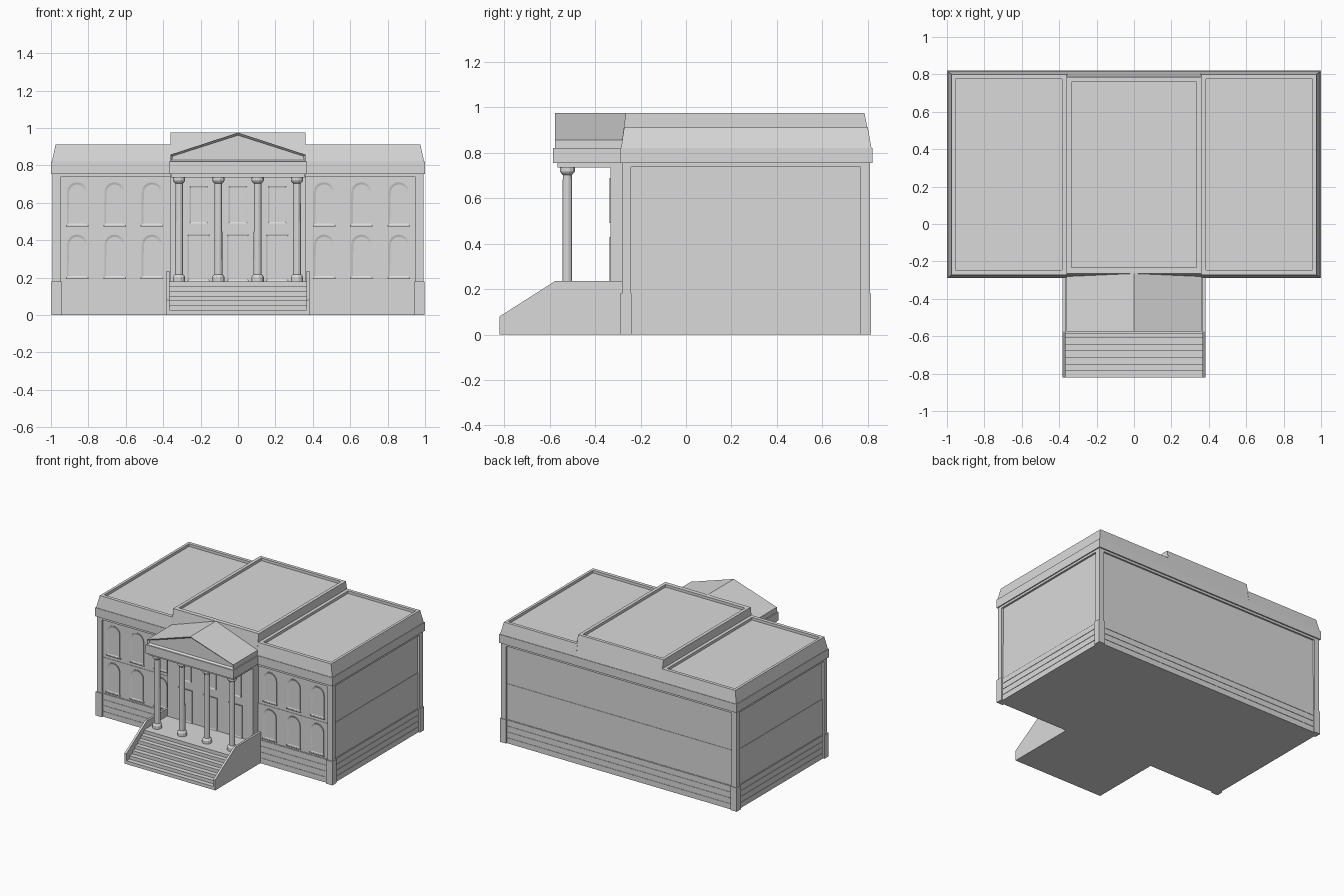
import bpy, bmesh, math

cube = bpy.data.objects.get("Cube")
if cube:
    bpy.data.objects.remove(cube, do_unlink=True)

stone = bpy.data.materials.new("grey_stone")
stone.use_nodes = True
COLOUR = (0.7, 0.7, 0.7, 1)
stone.diffuse_color = COLOUR
stone.node_tree.nodes["Principled BSDF"].inputs["Base Color"].default_value = COLOUR


def finish(name, bm):
    bmesh.ops.recalc_face_normals(bm, faces=bm.faces[:])
    mesh = bpy.data.meshes.new(name)
    bm.to_mesh(mesh)
    bm.free()
    mesh.materials.append(stone)
    obj = bpy.data.objects.new(name, mesh)
    bpy.context.collection.objects.link(obj)
    return obj


def stack(name, rings):
    """Closed solid through rectangles (x0, x1, y0, y1, z)."""
    bm = bmesh.new()
    loops = [[bm.verts.new(p) for p in ((a, c, z), (b, c, z), (b, d, z), (a, d, z))]
             for a, b, c, d, z in rings]
    for low, high in zip(loops, loops[1:]):
        for i in range(4):
            j = (i + 1) % 4
            bm.faces.new((low[i], low[j], high[j], high[i]))
    bm.faces.new(loops[0][::-1])
    bm.faces.new(loops[-1])
    return finish(name, bm)


def box(name, x0, x1, y0, y1, z0, z1):
    return stack(name, [(x0, x1, y0, y1, z0), (x0, x1, y0, y1, z1)])


def extrude(name, profile, axis, start, end, inset=0, depth=0):
    """Extrude a flat profile along x or y, with an optional inset start face."""
    place = (lambda u, v, w: (w, u, v)) if axis == "x" else (lambda u, v, w: (u, w, v))
    bm = bmesh.new()
    front = [bm.verts.new(place(u, v, start)) for u, v in profile]
    back = [bm.verts.new(place(u, v, end)) for u, v in profile]
    face = bm.faces.new(front)
    bm.faces.new(back[::-1])
    for i in range(len(profile)):
        j = (i + 1) % len(profile)
        bm.faces.new((front[j], front[i], back[i], back[j]))
    bmesh.ops.recalc_face_normals(bm, faces=bm.faces[:])
    if inset:
        bmesh.ops.inset_individual(bm, faces=[face], thickness=inset, depth=-depth)
    return finish(name, bm)


def lathe(name, profile, x, y, sides=12):
    bm = bmesh.new()
    rings = [[bm.verts.new((x + r * math.cos(math.tau * (i + 0.5) / sides),
                            y + r * math.sin(math.tau * (i + 0.5) / sides), z))
              for i in range(sides)] for r, z in profile]
    for low, high in zip(rings, rings[1:]):
        for i in range(sides):
            j = (i + 1) % sides
            bm.faces.new((low[i], low[j], high[j], high[i]))
    bm.faces.new(rings[0][::-1])
    bm.faces.new(rings[-1])
    return finish(name, bm)


def arch(x, half, z0, z1, steps=8):
    """Outline of a round-headed opening."""
    spring = z1 - half
    head = [(x + half * math.cos(math.pi * i / steps),
             spring + half * math.sin(math.pi * i / steps)) for i in range(steps + 1)]
    return [(x - half, z0), (x + half, z0)] + head


# Main walls, with a slightly thicker lower storey and coursed plinth
box("upper_wall", -0.977, 0.977, -0.268, 0.797, 0.0, 0.75)
box("lower_wall", -0.98, 0.98, -0.271, 0.80, 0.0, 0.45)
box("plinth", -0.983, 0.983, -0.274, 0.803, 0.0, 0.18)
for i in range(4):
    box("plinth_course", -0.986, 0.986, -0.277, 0.806, i * 0.045, i * 0.045 + 0.041)

# Corner piers
for side, sx in (("right", -1), ("left", 1)):
    for end, base_y, shaft_y in (("front", (-0.29, -0.24), (-0.281, -0.243)),
                                 ("back", (0.765, 0.815), (0.768, 0.81))):
        bx = sorted((sx * 0.945, sx * 0.998))
        px = sorted((sx * 0.95, sx * 0.992))
        box(f"{end}_{side}_pier_base", *bx, *base_y, 0, 0.18)
        box(f"{end}_{side}_pier", *px, *shaft_y, 0.18, 0.74)

# Cornice
box("cornice_moulding", -0.992, 0.992, -0.281, 0.81, 0.738, 0.756)
box("cornice", -1, 1, -0.29, 0.82, 0.755, 0.82)

# Sloping parapets with sunken roofs
for side, sx in (("right", -1), ("left", 1)):
    rings = [(0.355, 0.995, -0.286, 0.816, 0.82), (0.355, 0.975, -0.272, 0.80, 0.912),
             (0.385, 0.955, -0.245, 0.775, 0.912), (0.385, 0.955, -0.245, 0.775, 0.892)]
    stack(f"{side}_roof", [(sx * a, sx * b, c, d, z) for a, b, c, d, z in rings])
stack("centre_roof", [(-0.36, 0.36, -0.286, 0.816, 0.82), (-0.36, 0.36, -0.265, 0.785, 0.975),
                      (-0.335, 0.335, -0.232, 0.76, 0.975), (-0.335, 0.335, -0.232, 0.76, 0.955)])

# Arched windows of the wings, each with a frame, pane and sill
for sx in (-1, 1):
    for wx in (0.46, 0.66, 0.86):
        for z0, z1, wall in ((0.48, 0.71, -0.268), (0.2, 0.43, -0.271)):
            x = sx * wx
            extrude("wing_window", arch(x, 0.055, z0, z1), "y", wall - 0.006, wall + 0.01,
                    inset=0.012, depth=0.004)
            box("window_sill", x - 0.06, x + 0.06, wall - 0.009, wall, z0 - 0.008, z0)

# Entrance bay with doors and upper windows
box("entrance_bay", -0.36, 0.36, -0.332, -0.25, 0.0, 0.76)
for x in (-0.21, 0, 0.21):
    for name, half, z0, z1 in (("door", 0.06, 0.18, 0.43), ("upper_window", 0.05, 0.49, 0.69)):
        outline = [(x - half, z0), (x + half, z0), (x + half, z1), (x - half, z1)]
        extrude(name, outline, "y", -0.337, -0.325, inset=0.012, depth=0.004)

# Porch floor and steps
COUNT = 7
rise, tread = 0.18 / COUNT, 0.245 / COUNT
steps = [(-0.25, 0.0), (-0.82, 0.0)]
for i in range(COUNT):
    steps += [(-0.82 + i * tread, (i + 1) * rise), (-0.82 + (i + 1) * tread, (i + 1) * rise)]
steps.append((-0.25, 0.18))
outline = [p for i, p in enumerate(steps) if i == 0 or p != steps[i - 1]]
extrude("porch_steps", outline, "x", -0.37, 0.37)

# Sloping side walls of the steps
cheek = [(-0.25, 0), (-0.82, 0), (-0.82, 0.08), (-0.575, 0.236), (-0.25, 0.236)]
for side, sx in (("right", -1), ("left", 1)):
    extrude(f"{side}_step_wall", cheek, "x", sx * 0.366, sx * 0.382)

# Columns
column = [(0.034, 0.18), (0.034, 0.203), (0.028, 0.213), (0.022, 0.217),
          (0.021, 0.703), (0.027, 0.708), (0.034, 0.718), (0.034, 0.738)]
for x in (-0.315, -0.105, 0.105, 0.315):
    lathe("column", column, x, -0.522)

# Entablature and gable
box("architrave", -0.357, 0.357, -0.565, -0.25, 0.736, 0.756)
box("entablature", -0.37, 0.37, -0.585, -0.25, 0.755, 0.82)
extrude("pediment", [(-0.362, 0.82), (0.362, 0.82), (0.362, 0.857), (0, 0.975), (-0.362, 0.857)],
        "y", -0.576, -0.262, inset=0.014, depth=0.014)
